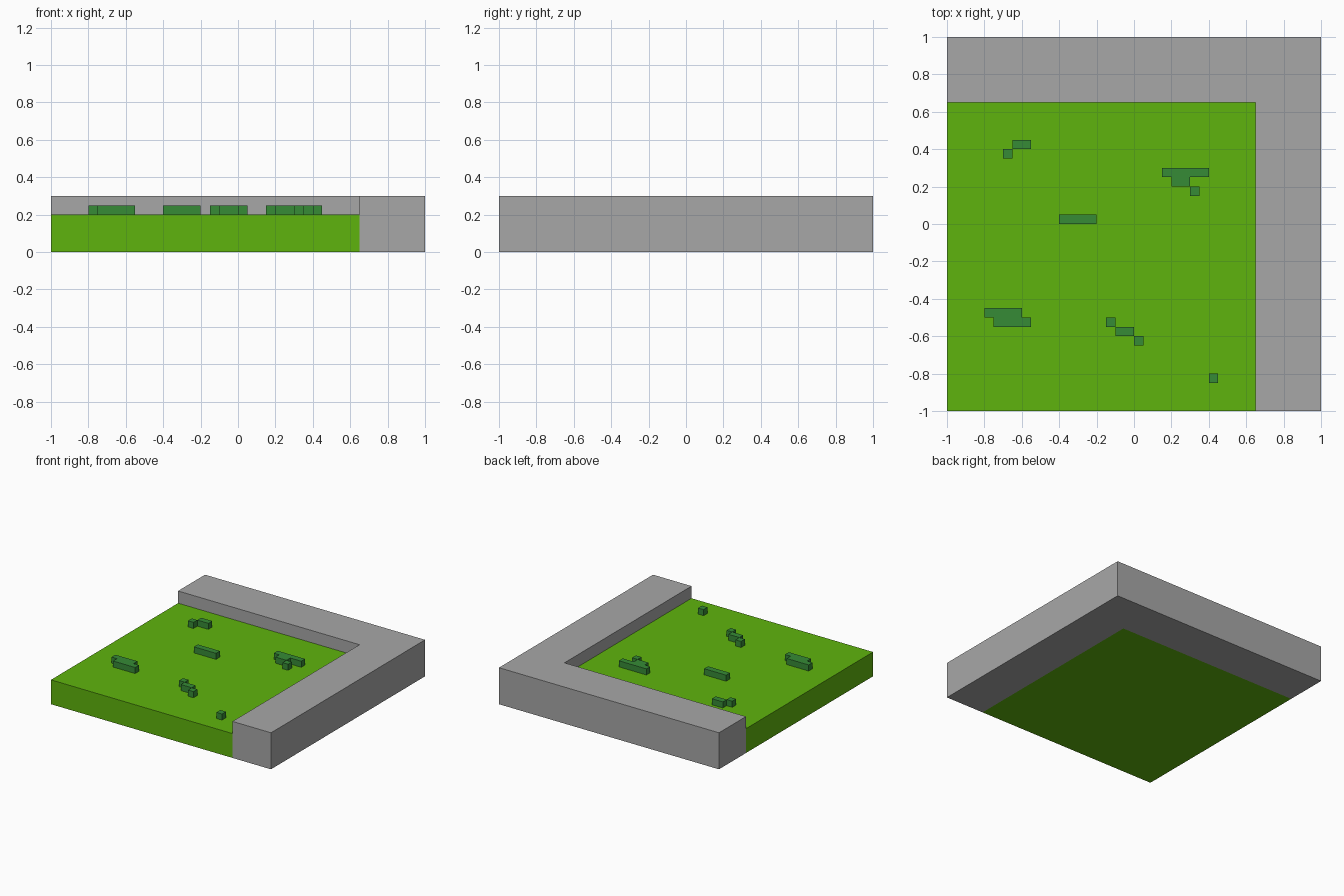
import bpy
import bmesh

cube = bpy.data.objects.get("Cube")
if cube:
    bpy.data.objects.remove(cube, do_unlink=True)


def make_material(name, rgb):
    mat = bpy.data.materials.new(name)
    mat.use_nodes = True
    mat.diffuse_color = (*rgb, 1)
    mat.node_tree.nodes["Principled BSDF"].inputs["Base Color"].default_value = (*rgb, 1)
    return mat


def extrude_outline(name, outline, z0, z1, mat):
    """Solid prism from a counter-clockwise plan outline."""
    bm = bmesh.new()
    base = bm.faces.new([bm.verts.new((x, y, z0)) for x, y in outline])
    top = bmesh.ops.extrude_face_region(bm, geom=[base], use_keep_orig=True)
    verts = [v for v in top["geom"] if isinstance(v, bmesh.types.BMVert)]
    bmesh.ops.translate(bm, verts=verts, vec=(0, 0, z1 - z0))
    bmesh.ops.recalc_face_normals(bm, faces=bm.faces)
    mesh = bpy.data.meshes.new(name)
    bm.to_mesh(mesh)
    bm.free()
    mesh.materials.append(mat)
    obj = bpy.data.objects.new(name, mesh)
    bpy.context.collection.objects.link(obj)
    return obj


def rect(x0, x1, y0, y1):
    return [(x0, y0), (x1, y0), (x1, y1), (x0, y1)]


grass = make_material("grass green", (0.113, 0.456, 0.004))
stone = make_material("stone grey", (0.386, 0.386, 0.386))
leaf = make_material("tuft green", (0.037, 0.258, 0.037))

INNER = 0.65      # inner face of the wall
LAWN_TOP = 0.20
WALL_TOP = 0.30
CELL = 0.05       # width and height of a tuft

# Lawn slab
extrude_outline("lawn", rect(-1, INNER, -1, INNER), 0, LAWN_TOP, grass)

# L-shaped corner wall along the back and the left side
extrude_outline("corner_wall",
                [(INNER, -1), (1, -1), (1, 1), (-1, 1), (-1, INNER), (INNER, INNER)],
                0, WALL_TOP, stone)

# Blocky grass tufts: x start, x end, front y
tufts = [
    (-0.70, -0.65, 0.35), (-0.65, -0.55, 0.40),
    (0.15, 0.40, 0.25), (0.20, 0.30, 0.20), (0.30, 0.35, 0.15),
    (-0.40, -0.20, 0.00),
    (-0.80, -0.60, -0.50), (-0.75, -0.55, -0.55),
    (-0.15, -0.10, -0.55), (-0.10, 0.00, -0.60), (0.00, 0.05, -0.65),
    (0.40, 0.45, -0.85),
]
for i, (x0, x1, y) in enumerate(tufts, 1):
    extrude_outline(f"grass_tuft_{i}", rect(x0, x1, y, y + CELL),
                    LAWN_TOP, LAWN_TOP + CELL, leaf)
